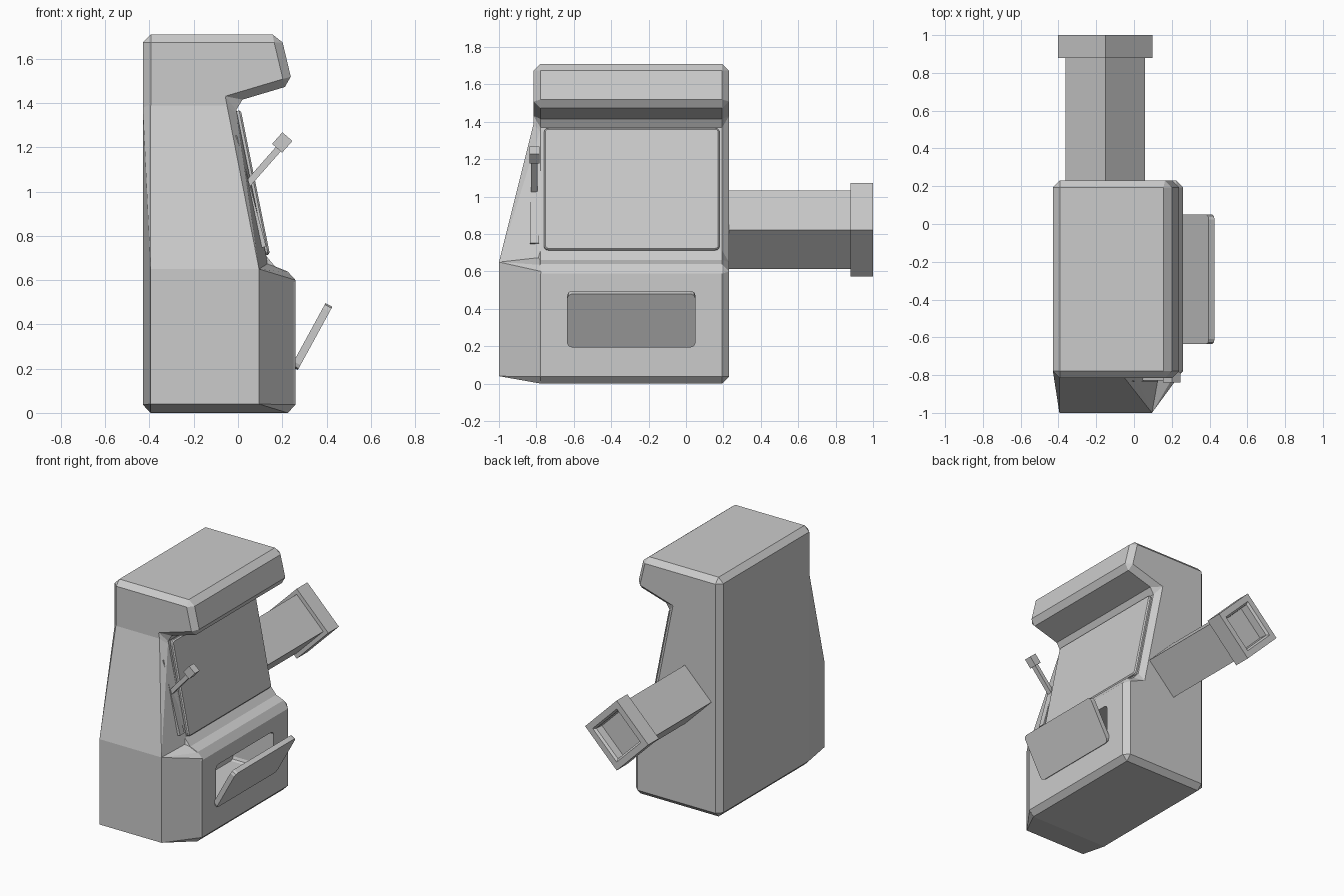
import bpy, bmesh, math
from mathutils import Matrix, Vector

if "Cube" in bpy.data.objects:
    bpy.data.objects.remove(bpy.data.objects["Cube"])


def finish(name, bm):
    bmesh.ops.recalc_face_normals(bm, faces=bm.faces)
    me = bpy.data.meshes.new(name)
    bm.to_mesh(me)
    bm.free()
    ob = bpy.data.objects.new(name, me)
    bpy.context.collection.objects.link(ob)
    return ob


def box(name, center, size, tilt=0.0, round_corners=0.0, bevel=0.0):
    """Box tilted about y; corners along local x can be rounded off."""
    bm = bmesh.new()
    bmesh.ops.create_cube(bm, size=1)
    bmesh.ops.scale(bm, vec=size, verts=bm.verts)
    if round_corners:
        edges = [e for e in bm.edges
                 if abs(e.verts[0].co.x - e.verts[1].co.x) > 1e-5]
        bmesh.ops.bevel(bm, geom=edges, offset=round_corners, segments=2,
                        profile=0.5, affect='EDGES')
    if bevel:
        bmesh.ops.bevel(bm, geom=bm.edges[:], offset=bevel, segments=1,
                        profile=0.5, affect='EDGES')
    bm.transform(Matrix.Translation(center) @ Matrix.Rotation(tilt, 4, 'Y'))
    return finish(name, bm)


def hull(name, points):
    bm = bmesh.new()
    for p in points:
        bm.verts.new(p)
    bmesh.ops.convex_hull(bm, input=bm.verts)
    bmesh.ops.dissolve_limit(bm, angle_limit=math.radians(1),
                             verts=bm.verts, edges=bm.edges)
    return finish(name, bm)


# Cabinet body: side profile extruded along y, all edges chamfered
profile = [(-0.43, 0), (0.26, 0), (0.26, 0.625), (0.132, 0.676),
           (-0.015, 1.405), (0.247, 1.483), (0.193, 1.71), (-0.43, 1.71)]
bm = bmesh.new()
face = bm.faces.new([bm.verts.new((x, -0.815, z)) for x, z in profile])
ext = bmesh.ops.extrude_face_region(bm, geom=[face])
bmesh.ops.translate(bm, vec=(0, 1.045, 0),
                    verts=[v for v in ext['geom'] if isinstance(v, bmesh.types.BMVert)])
bmesh.ops.recalc_face_normals(bm, faces=bm.faces)
bmesh.ops.bevel(bm, geom=bm.edges[:], offset=0.037, segments=1,
                profile=0.5, affect='EDGES')
body = finish("cabinet_body", bm)

# Hatch opening in the lower front
cutter = box("hatch_cutter", (0.16, -0.295, 0.345), (0.44, 0.65, 0.29),
             round_corners=0.025)
cutter.hide_render = True
cutter.display_type = 'WIRE'
mod = body.modifiers.new("hatch_opening", 'BOOLEAN')
mod.object = cutter
mod.operation = 'DIFFERENCE'
mod.solver = 'EXACT'

# Flared side of the cabinet: lower block and tapering upper wedge
rim = [(-0.395, -1, 0.65), (0.095, -1, 0.65)]
lower = hull("side_flare_lower", rim + [
    (-0.395, -1, 0.04), (0.095, -1, 0.04),
    (-0.43, -0.775, 0.037), (-0.395, -0.775, 0), (0.225, -0.775, 0),
    (0.26, -0.775, 0.037), (0.26, -0.775, 0.60), (0.228, -0.775, 0.635),
    (0.135, -0.775, 0.675), (-0.43, -0.775, 0.66)])
upper = hull("side_flare_upper", rim + [
    (-0.395, -0.815, 1.39), (-0.05, -0.815, 1.39),
    (-0.43, -0.775, 1.39), (-0.01, -0.775, 1.37),
    (-0.43, -0.775, 0.65), (0.135, -0.775, 0.675)])

# Screen panel, lying on the sloped front
box("screen_panel", (0.054, -0.29, 1.037), (0.05, 0.94, 0.665),
    tilt=-0.199, round_corners=0.02, bevel=0.008)

# Open hatch door
box("hatch_door", (0.333, -0.2925, 0.345), (0.035, 0.685, 0.325),
    tilt=0.5, round_corners=0.025)

# Lever with slot plate, arm and square knob
box("lever_slot_plate", (0.05, -0.811, 1.0), (0.022, 0.048, 0.52), tilt=-0.26)
d = Vector((0.66, 0, 0.75))
tilt = math.atan2(d.x, d.z)
base = Vector((0.04, -0.811, 1.03))
box("lever_arm", base + d * 0.11, (0.03, 0.034, 0.24), tilt)
box("lever_knob", (0.2, -0.811, 1.222), (0.06, 0.054, 0.07), tilt)

# Square chute on the other side, turned 45 degrees, with collar and recess
rings = [(0.21, 0.2), (0.21, 0.88), (0.25, 0.88), (0.25, 1.0),
         (0.19, 1.0), (0.172, 0.985), (0.165, 0.93)]
bm = bmesh.new()
loops = []
for r, y in rings:
    loops.append([bm.verts.new((-0.152 + r * math.cos(a * math.pi / 2), y,
                                0.822 + r * math.sin(a * math.pi / 2)))
                  for a in range(4)])
for a, b in zip(loops, loops[1:]):
    for i in range(4):
        j = (i + 1) % 4
        bm.faces.new((a[i], a[j], b[j], b[i]))
bm.faces.new(loops[0])
bm.faces.new(loops[-1])
finish("side_chute", bm)
